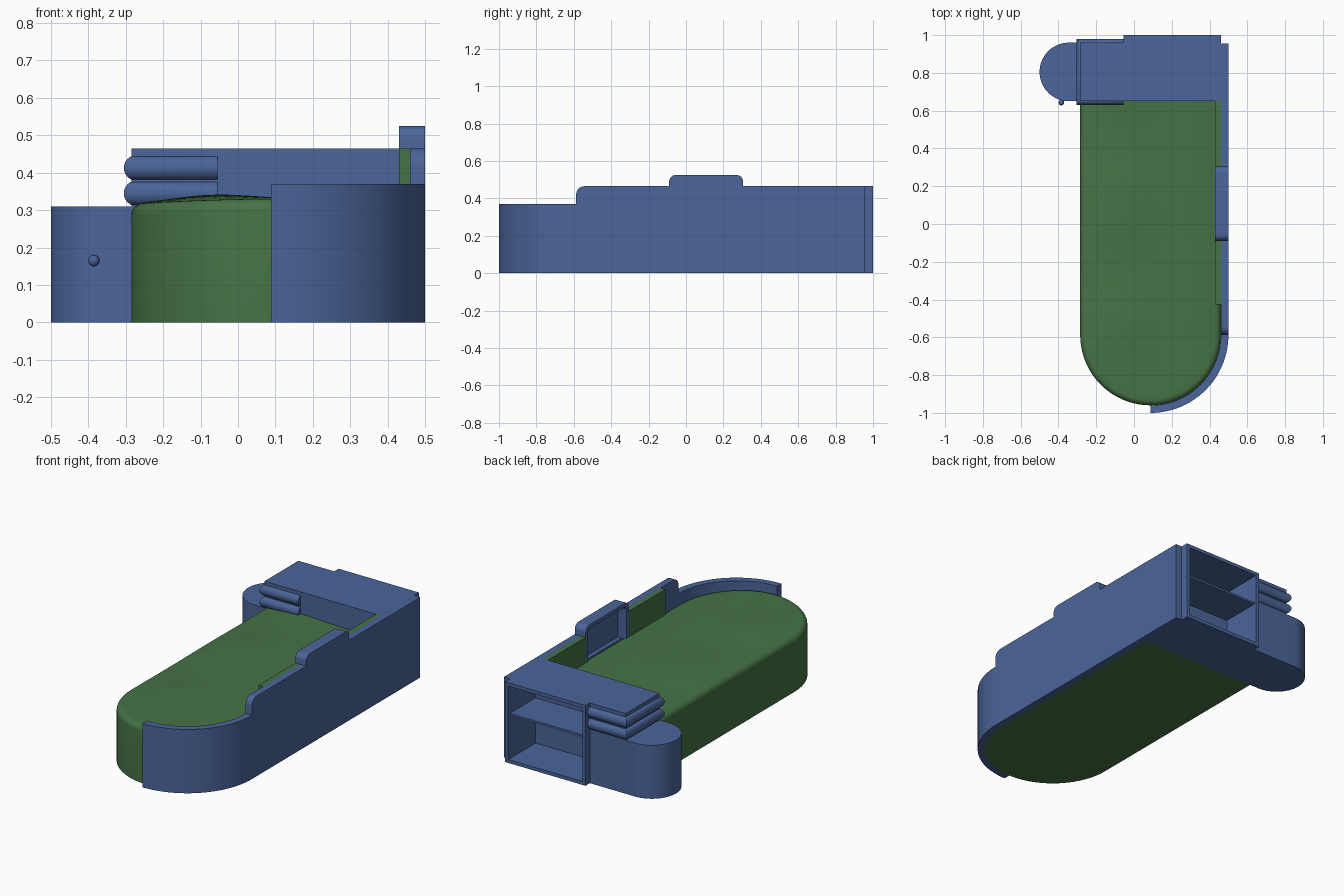
import bpy, bmesh
from math import sin, cos, pi, exp
from mathutils import Vector

if "Cube" in bpy.data.objects:
    bpy.data.objects.remove(bpy.data.objects["Cube"])


def material(name, color):
    m = bpy.data.materials.new(name)
    m.diffuse_color = color
    m.use_nodes = True
    m.node_tree.nodes["Principled BSDF"].inputs["Base Color"].default_value = m.diffuse_color
    return m


BLUE = material("blue_frame", (0.07, 0.13, 0.32, 1))
GREEN = material("green_fabric", (0.06, 0.17, 0.06, 1))


def finish(name, bm, mat):
    bmesh.ops.remove_doubles(bm, verts=bm.verts, dist=1e-5)
    bmesh.ops.recalc_face_normals(bm, faces=bm.faces)
    me = bpy.data.meshes.new(name)
    bm.to_mesh(me)
    bm.free()
    ob = bpy.data.objects.new(name, me)
    bpy.context.collection.objects.link(ob)
    me.materials.append(mat)
    bpy.ops.object.select_all(action='DESELECT')
    ob.select_set(True)
    bpy.context.view_layer.objects.active = ob
    bpy.ops.object.shade_smooth_by_angle(angle=0.6)
    return ob


def prism(name, pts, a, b, mat=BLUE, axis='z'):
    """Extrude an outline: (x, y) along z, or (y, z) along x."""
    bm = bmesh.new()
    place = (lambda p: (p[0], p[1], a)) if axis == 'z' else (lambda p: (a, p[0], p[1]))
    face = bm.faces.new([bm.verts.new(place(p)) for p in pts])
    ext = bmesh.ops.extrude_face_region(bm, geom=[face])
    move = Vector((0, 0, b - a)) if axis == 'z' else Vector((b - a, 0, 0))
    bmesh.ops.translate(bm, vec=move, verts=[v for v in ext['geom'] if isinstance(v, bmesh.types.BMVert)])
    return finish(name, bm, mat)


def box(name, x0, x1, y0, y1, z0, z1, mat=BLUE):
    return prism(name, [(x0, y0), (x1, y0), (x1, y1), (x0, y1)], z0, z1, mat)


def arc(cx, cy, r, a0, a1, n=8):
    return [(cx + r * cos((a0 + (a1 - a0) * i / n) * pi / 180),
             cy + r * sin((a0 + (a1 - a0) * i / n) * pi / 180)) for i in range(n + 1)]


CX, CY, R = 0.0875, -0.5875, 0.3725   # rounded foot end
H = 0.465                             # main frame height


# Mattress: nested U-shaped rings with a rounded rim and a gently uneven crown
def top_height(x, y):
    lump = exp(-((x + 0.07) / 0.15) ** 2) * (0.6 + 0.4 * cos(9 * (y - 0.1)))
    fade = min(1, max(0, (y + 0.9) / 0.4))
    return 0.33 - 0.11 * (x - 0.09) ** 2 + 0.014 * lump * fade


def u_ring(d):
    ys = [0.65 + (CY - 0.65) * i / 24 for i in range(24)]
    r = R - d
    return ([(CX - r, y) for y in ys] + arc(CX, CY, r, 180, 360, 40)
            + [(CX + r, y) for y in reversed(ys)])


bm = bmesh.new()
rim = 0.03
levels = [(R, None), (0, None)]
levels += [(rim * (1 - cos(t)), rim * (1 - sin(t))) for t in [pi / 12 * i for i in range(7)]]
levels += [(rim + (R - rim) * i / 10, 0) for i in range(1, 11)]
rings = []
for d, drop in levels:
    rings.append([bm.verts.new((x, y, 0 if drop is None else top_height(x, y) - drop))
                  for x, y in u_ring(d)])
for p, q in zip(rings, rings[1:]):
    for i in range(len(p) - 1):
        bm.faces.new((p[i], p[i + 1], q[i + 1], q[i]))
bmesh.ops.remove_doubles(bm, verts=bm.verts, dist=1e-5)
bmesh.ops.dissolve_degenerate(bm, edges=bm.edges, dist=1e-5)
finish("mattress", bm, GREEN)

# Curved foot wall and long side wall with a gap for the niche
prism("foot_wall", arc(CX, CY, R + 0.04, -90, 0, 32) + arc(CX, CY, R, 0, -90, 32), 0, 0.37)
N0, N1, NZ = -0.09, 0.305, 0.31
prism("side_wall", [(CY, 0)] + arc(CY + 0.045, H - 0.045, 0.045, 180, 90)
      + [(N0, H), (N0, NZ), (N1, NZ), (N1, H), (0.955, H), (0.955, 0)], 0.46, 0.5, axis='x')


# Niche raised above the side wall: back panel plus arched frame
def arch(inset):
    r = 0.035 - inset * 0.5
    y0, y1, z1 = N0 + inset, N1 - inset, 0.525 - inset
    return [(y0, NZ)] + arc(y0 + r, z1 - r, r, 180, 90) + arc(y1 - r, z1 - r, r, 90, 0) + [(y1, NZ)]


prism("niche_back", arch(0), 0.485, 0.5, axis='x')
prism("niche_frame", arch(0) + arch(0.022)[::-1], 0.43, 0.485, axis='x')

# Padded panels either side of the niche
box("front_side_pad", 0.43, 0.46, -0.425, N0, 0.2, H, GREEN)
box("rear_side_pad", 0.43, 0.46, N1, 0.65, 0.2, H, GREEN)

# Headboard body with a bookcase open to the back
prism("headboard", [(-0.285, 0.65), (0.46, 0.65), (0.46, 1), (0.44, 1), (0.44, 0.75), (-0.035, 0.75),
                    (-0.035, 1), (-0.055, 1), (-0.055, 0.96), (-0.285, 0.96)], 0, H)
for name, z, y in (("bookcase_floor", 0, 1), ("bookcase_shelf", 0.27, 0.985), ("bookcase_top", H - 0.02, 1)):
    box(name, -0.035, 0.44, 0.75, y, z, z + (0.012 if "shelf" in name else 0.02))


# Two rounded rolls wrapping the free end of the headboard
def roll(name, z, r=0.034):
    bm = bmesh.new()
    loops = []
    for i in range(13):
        a = -pi / 2 + pi * i / 12
        d = r * (1 - cos(a))
        loops.append([bm.verts.new((x, y, z + r * sin(a))) for x, y in
                      ((-0.055, 0.63 + d), (-0.305 + d, 0.63 + d), (-0.305 + d, 0.98 - d), (-0.055, 0.98 - d))])
    for p, q in zip(loops, loops[1:]):
        for k in range(4):
            bm.faces.new((p[k], p[(k + 1) % 4], q[(k + 1) % 4], q[k]))
    bm.faces.new(loops[0])
    bm.faces.new(loops[-1])
    finish(name, bm, BLUE)


roll("lower_roll", 0.345)
roll("upper_roll", 0.413)

# Bedside cabinet with a round end, and its knob
prism("side_cabinet", [(-0.285, 0.65), (-0.285, 0.96)] + arc(-0.345, 0.805, 0.155, 90, 270, 40), 0, 0.31)
bpy.ops.mesh.primitive_uv_sphere_add(segments=20, ring_count=12, radius=0.015, location=(-0.385, 0.643, 0.165))
bpy.context.object.name = "cabinet_knob"
bpy.context.object.data.materials.append(BLUE)
bpy.ops.object.shade_smooth_by_angle(angle=0.6)
